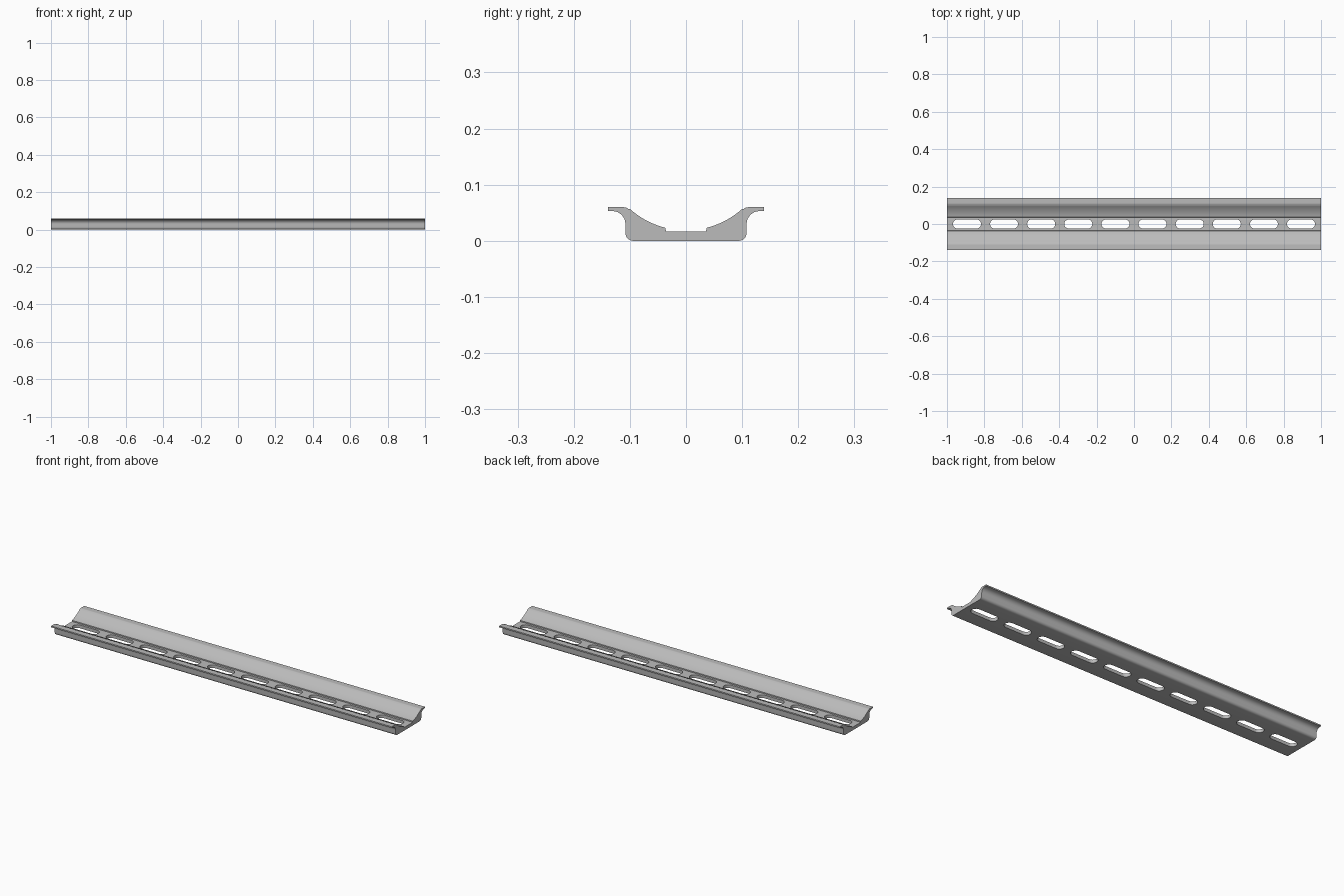
import bpy, bmesh, math

cube = bpy.data.objects.get("Cube")
if cube:
    bpy.data.objects.remove(cube, do_unlink=True)

steel = bpy.data.materials.new("grey_metal")
steel.use_nodes = True
colour = (0.5, 0.5, 0.5, 1)
steel.diffuse_color = colour
steel.node_tree.nodes["Principled BSDF"].inputs["Base Color"].default_value = colour


def arc(cx, cy, r, start, end, steps):
    """Points on a circular arc, angles in degrees."""
    angles = [math.radians(start + (end - start) * i / steps) for i in range(steps + 1)]
    return [(cx + r * math.cos(a), cy + r * math.sin(a)) for a in angles]


def prism(name, outline, place, sweep):
    """Extrude a closed outline along a vector."""
    bm = bmesh.new()
    face = bm.faces.new([bm.verts.new(place(*p)) for p in outline])
    result = bmesh.ops.extrude_face_region(bm, geom=[face])
    verts = [v for v in result["geom"] if isinstance(v, bmesh.types.BMVert)]
    bmesh.ops.translate(bm, verts=verts, vec=sweep)
    bmesh.ops.recalc_face_normals(bm, faces=bm.faces)
    mesh = bpy.data.meshes.new(name)
    bm.to_mesh(mesh)
    bm.free()
    mesh.materials.append(steel)
    obj = bpy.data.objects.new(name, mesh)
    bpy.context.collection.objects.link(obj)
    return obj


# Rail: half cross-section, from the base outwards and back to the groove
half = arc(0.094, 0.014, 0.014, -90, 0, 6)             # rounded base corner
half += arc(0.131, 0.030, 0.023, 180, 90, 8)           # fillet below the lip
half += [(0.139, 0.053), (0.139, 0.060)]               # lip edge
half += arc(0.112, 0.044, 0.016, 90, 126, 4)           # rounded shoulder
half += arc(0, 0.1686, 0.15, -48.5, -76, 10)           # concave trough
half += [(0.036, 0.017)]                               # groove floor
outline = half + [(-y, z) for y, z in reversed(half)]
rail = prism("rail", outline, lambda y, z: (-1, y, z), (2, 0, 0))

# Slots: ten rounded holes through the groove floor
radius, straight, count, reach = 0.0245, 0.0505, 10, 0.893
for i in range(count):
    x = -reach + 2 * reach * i / (count - 1)
    slot = arc(x + straight, 0, radius, -90, 90, 10) + arc(x - straight, 0, radius, 90, 270, 10)
    cutter = prism("slot_cutter", slot, lambda a, b: (a, b, -0.05), (0, 0, 0.15))
    cutter.hide_render = True
    cut = rail.modifiers.new("slot", "BOOLEAN")
    cut.operation = "DIFFERENCE"
    cut.solver = "EXACT"
    cut.object = cutter
    bpy.context.view_layer.objects.active = rail
    bpy.ops.object.modifier_apply(modifier=cut.name)
    bpy.data.objects.remove(cutter, do_unlink=True)

# Smooth curves, sharp edges
bpy.ops.object.select_all(action="DESELECT")
rail.select_set(True)
bpy.context.view_layer.objects.active = rail
bpy.ops.object.shade_smooth_by_angle(angle=math.radians(30))
